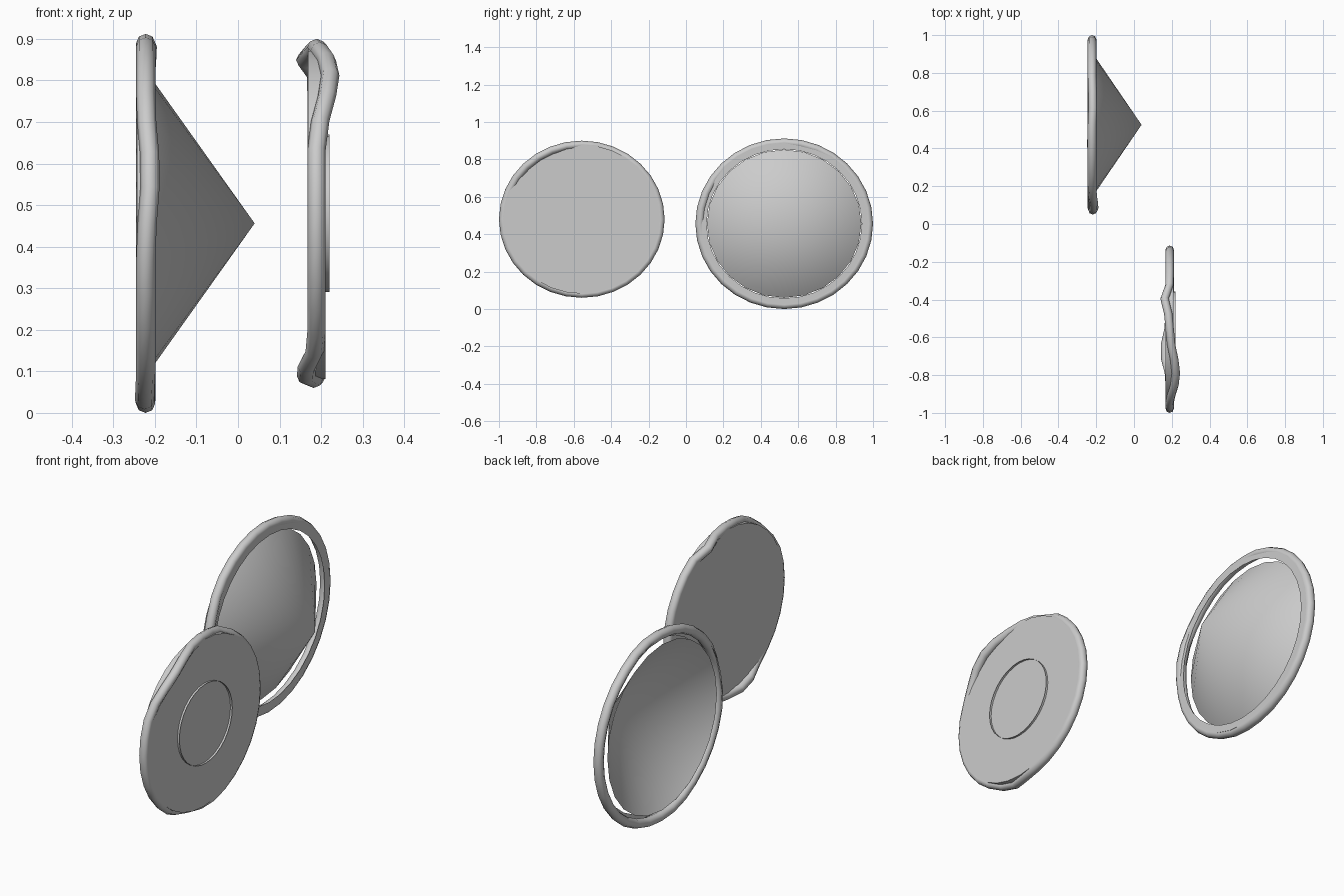
import bpy, math
from mathutils import Vector

if "Cube" in bpy.data.objects:
    bpy.data.objects.remove(bpy.data.objects["Cube"])


def finish(name, verts, faces, angle=40):
    me = bpy.data.meshes.new(name)
    me.from_pydata(verts, [], faces)
    me.validate()
    ob = bpy.data.objects.new(name, me)
    bpy.context.collection.objects.link(ob)
    bpy.ops.object.select_all(action='DESELECT')
    ob.select_set(True)
    bpy.context.view_layer.objects.active = ob
    bpy.ops.object.mode_set(mode='EDIT')
    bpy.ops.mesh.select_all(action='SELECT')
    bpy.ops.mesh.normals_make_consistent(inside=False)
    bpy.ops.object.mode_set(mode='OBJECT')
    bpy.ops.object.shade_smooth_by_angle(angle=math.radians(angle))
    return ob


def lathe(name, centre, squash, profile, segs=32, closed=False, wave=None, angle=40):
    """Spin (x, radius) points around the x axis; radius 0 becomes a pole."""
    verts, rows, faces = [], [], []
    for x, r in profile:
        if r == 0:
            rows.append([len(verts)] * segs)
            verts.append(Vector((x, centre[0], centre[1])))
            continue
        rows.append(list(range(len(verts), len(verts) + segs)))
        for i in range(segs):
            a = 2 * math.pi * i / segs
            dx = wave(math.degrees(a)) if wave else 0
            verts.append(Vector((x + dx, centre[0] + r * math.cos(a),
                                 centre[1] + r * squash * math.sin(a))))
    n = len(rows)
    for k in range(n if closed else n - 1):
        p, q = rows[k], rows[(k + 1) % n]
        for i in range(segs):
            j = (i + 1) % segs
            f = list(dict.fromkeys((p[i], p[j], q[j], q[i])))
            faces.append(f)
    return finish(name, verts, faces, angle)


def tube_profile(x, radius, thick, sides=8):
    return [(x + thick * math.cos(2 * math.pi * k / sides),
             radius + thick * math.sin(2 * math.pi * k / sides)) for k in range(sides)]


def bends(*bumps):
    """Sum of smooth sideways bumps: (angle, shift, half width)."""
    def f(a):
        return sum(s * 0.5 * (1 + math.cos(math.pi * (a - c) / w))
                   for c, s, w in bumps if abs(a - c) < w)
    return f


# Plate with the cone
ca, sa = (0.525, 0.456), 0.96
lathe("cone_rim", ca, sa, tube_profile(-0.222, 0.452, 0.023), closed=True, angle=60,
      wave=bends((164, 0.011, 26), (74, 0.005, 14), (255, -0.003, 20)))
lathe("cone_shell", ca, sa, [(-0.243, 0.452), (-0.2, 0.452), (-0.2, 0.415)])
lathe("cone", ca, sa, [(-0.242, 0.413), (0.04, 0)], segs=24)

# Flat plate
cb, sb = (-0.557, 0.48), 0.948
lathe("flat_rim", cb, sb, tube_profile(0.189, 0.421, 0.022), closed=True, angle=60,
      wave=bends((69, -0.028, 15), (124, 0.033, 34), (254, -0.028, 24)))
lathe("flat_disc", cb, sb, [(0.168, 0), (0.168, 0.42), (0.21, 0.42), (0.21, 0)])
# Thin raised ring on the flat plate
lathe("centre_ring", cb, sb, [(0.205, 0.2), (0.22, 0.2)])
